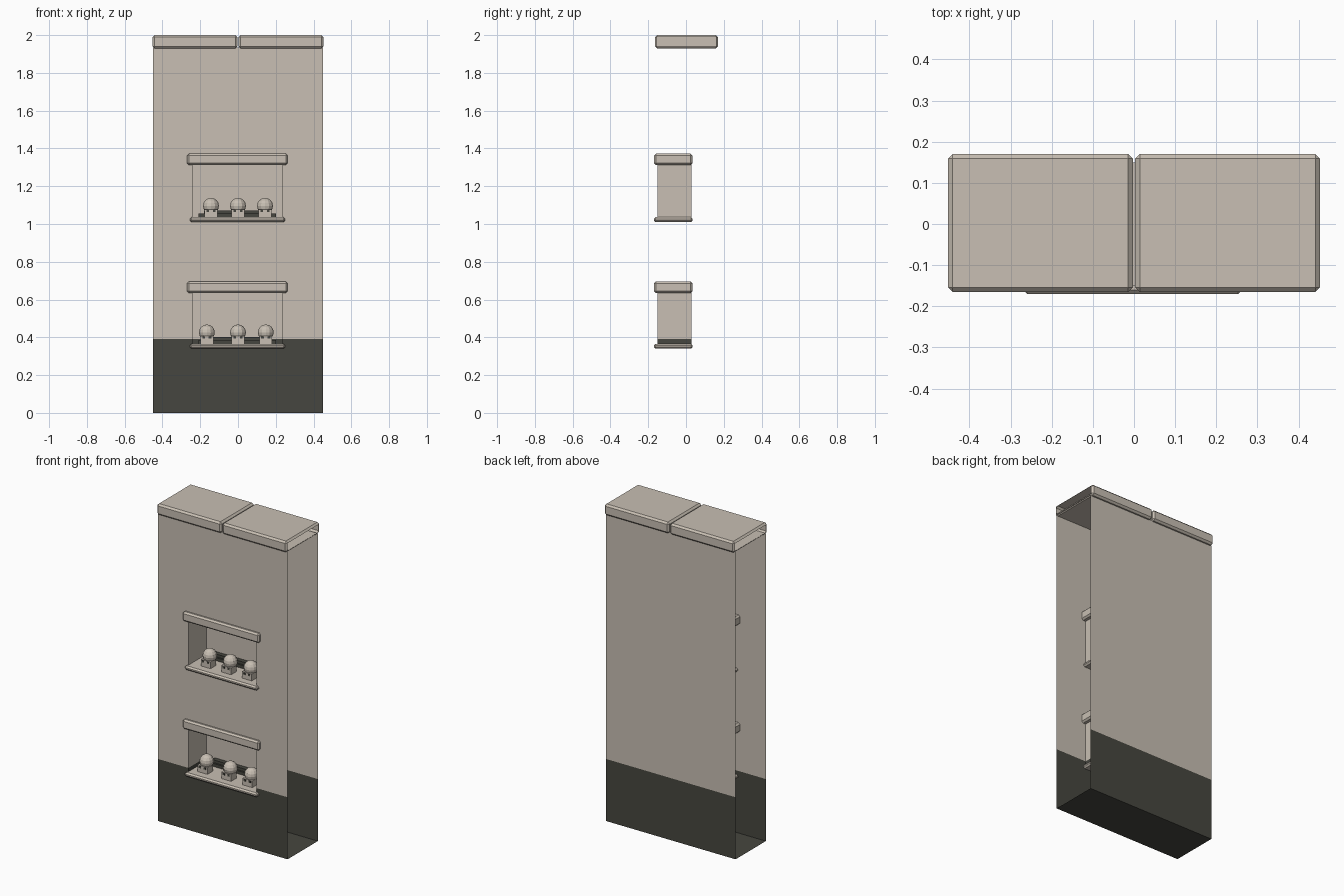
import bpy, bmesh, math
from mathutils import Vector, Matrix

if "Cube" in bpy.data.objects:
    bpy.data.objects.remove(bpy.data.objects["Cube"])


def material(name, rgb):
    m = bpy.data.materials.new(name)
    m.diffuse_color = (*rgb, 1)
    m.use_nodes = True
    m.node_tree.nodes["Principled BSDF"].inputs["Base Color"].default_value = m.diffuse_color
    return m


STONE = material("pale stone", (0.578, 0.521, 0.451))
DARK = material("dark plinth", (0.061, 0.061, 0.050))


def finish(name, bm, mats):
    me = bpy.data.meshes.new(name)
    bm.to_mesh(me)
    bm.free()
    for m in mats:
        me.materials.append(m)
    ob = bpy.data.objects.new(name, me)
    bpy.context.collection.objects.link(ob)
    return ob


def block(name, lo, hi, mat, bevel=0, open_dir=0):
    """Box between two corners, bevelled, optionally open at one x end."""
    bm = bmesh.new()
    lo, hi = Vector(lo), Vector(hi)
    size = hi - lo
    bmesh.ops.create_cube(bm, size=1, matrix=Matrix.Translation((lo + hi) / 2)
                          @ Matrix.Diagonal((*size, 1)))
    if bevel:
        bmesh.ops.bevel(bm, geom=bm.edges[:], offset=bevel, segments=1, affect='EDGES')
    if open_dir:
        bm.normal_update()
        ends = [f for f in bm.faces if f.normal.x * open_dir > 0.99]
        bmesh.ops.delete(bm, geom=ends, context='FACES')
    return finish(name, bm, [mat])


W, D, H, SPLIT = 0.45, 0.15, 1.935, 0.39
NX0, NX1, NY = -0.24, 0.235, 0.03          # niche sides and back
NICHES = [(0.355, 0.66), (1.025, 1.34)]    # niche floor and ceiling


# Wall shell, open at both ends, with two recessed niches
bm = bmesh.new()


def quad(pts, normal):
    f = bm.faces.new([bm.verts.new(p) for p in pts])
    f.normal_update()
    if f.normal.dot(Vector(normal)) < 0:
        f.normal_flip()
    f.material_index = 1 if f.calc_center_median().z < SPLIT else 0


def sheet_y(x0, x1, z0, z1, y, ny):
    quad([(x0, y, z0), (x1, y, z0), (x1, y, z1), (x0, y, z1)], (0, ny, 0))


def sheet_z(x0, x1, y0, y1, z, nz):
    quad([(x0, y0, z), (x1, y0, z), (x1, y1, z), (x0, y1, z)], (0, 0, nz))


zs = sorted([0, SPLIT, H] + [z for n in NICHES for z in n])
xs = [-W, NX0, NX1, W]
for z0, z1 in zip(zs, zs[1:]):
    in_niche = any(a <= z0 and z1 <= b for a, b in NICHES)
    for i in range(3):
        sheet_y(xs[i], xs[i + 1], z0, z1, D, 1)
        if not (in_niche and i == 1):
            sheet_y(xs[i], xs[i + 1], z0, z1, -D, -1)
    if in_niche:
        sheet_y(NX0, NX1, z0, z1, NY, -1)
        for x, n in ((NX0, 1), (NX1, -1)):
            quad([(x, -D, z0), (x, NY, z0), (x, NY, z1), (x, -D, z1)], (n, 0, 0))
for a, b in NICHES:
    sheet_z(NX0, NX1, -D, NY, a, 1)
    sheet_z(NX0, NX1, -D, NY, b, -1)
sheet_z(-W, W, -D, D, 0, -1)
sheet_z(-W, W, -D, D, H, 1)
bmesh.ops.remove_doubles(bm, verts=bm.verts[:], dist=1e-5)
finish("wall", bm, [STONE, DARK])

# Two capstones, open at the outer ends
block("capstone_left", (-0.452, -0.165, 1.93), (-0.003, 0.17, 2.0), STONE, 0.011, -1)
block("capstone_right", (0.003, -0.165, 1.93), (0.452, 0.17, 2.0), STONE, 0.011, 1)


# Skull: faceted dome, jaw block and two eye sockets
def skull(name, x, y, z):
    bm = bmesh.new()
    bmesh.ops.create_uvsphere(bm, u_segments=12, v_segments=8, radius=0.042,
                              matrix=Matrix.Translation((x, y, z)))
    bmesh.ops.bisect_plane(bm, geom=bm.verts[:] + bm.edges[:] + bm.faces[:],
                           plane_co=(x, y, z - 0.022), plane_no=(0, 0, -1), clear_outer=True)
    bmesh.ops.holes_fill(bm, edges=[e for e in bm.edges if e.is_boundary])
    finish(name, bm, [STONE])
    block(name + "_jaw", (x - 0.034, y - 0.042, z - 0.065),
          (x + 0.034, y + 0.012, z - 0.018), STONE)
    for s in (-1, 1):
        ex = x + s * 0.017
        block(name + "_eye", (ex - 0.007, y - 0.045, z - 0.033),
              (ex + 0.007, y - 0.040, z - 0.021), DARK)


# Sill, lintel, dark back slab and skulls for each niche
for tag, base, top, heads in (("lower", 0.34, 0.635, (-0.165, 0, 0.147)),
                              ("upper", 1.01, 1.312, (-0.143, 0, 0.143))):
    block(tag + "_sill", (-0.255, -0.17, base), (0.25, 0.035, base + 0.026), STONE, 0.009)
    block(tag + "_lintel", (-0.27, -0.17, top), (0.263, 0.035, top + 0.06), STONE, 0.01)
    block(tag + "_back_slab", (-0.21, -0.01, base + 0.02),
          (0.20, 0.028, base + 0.045), DARK)
    block(tag + "_back_slab_top", (-0.18, 0.0, base + 0.045),
          (0.17, 0.028, base + 0.062), DARK)
    for i, x in enumerate(heads):
        skull(f"{tag}_skull_{i + 1}", x, -0.075, base + 0.086)
